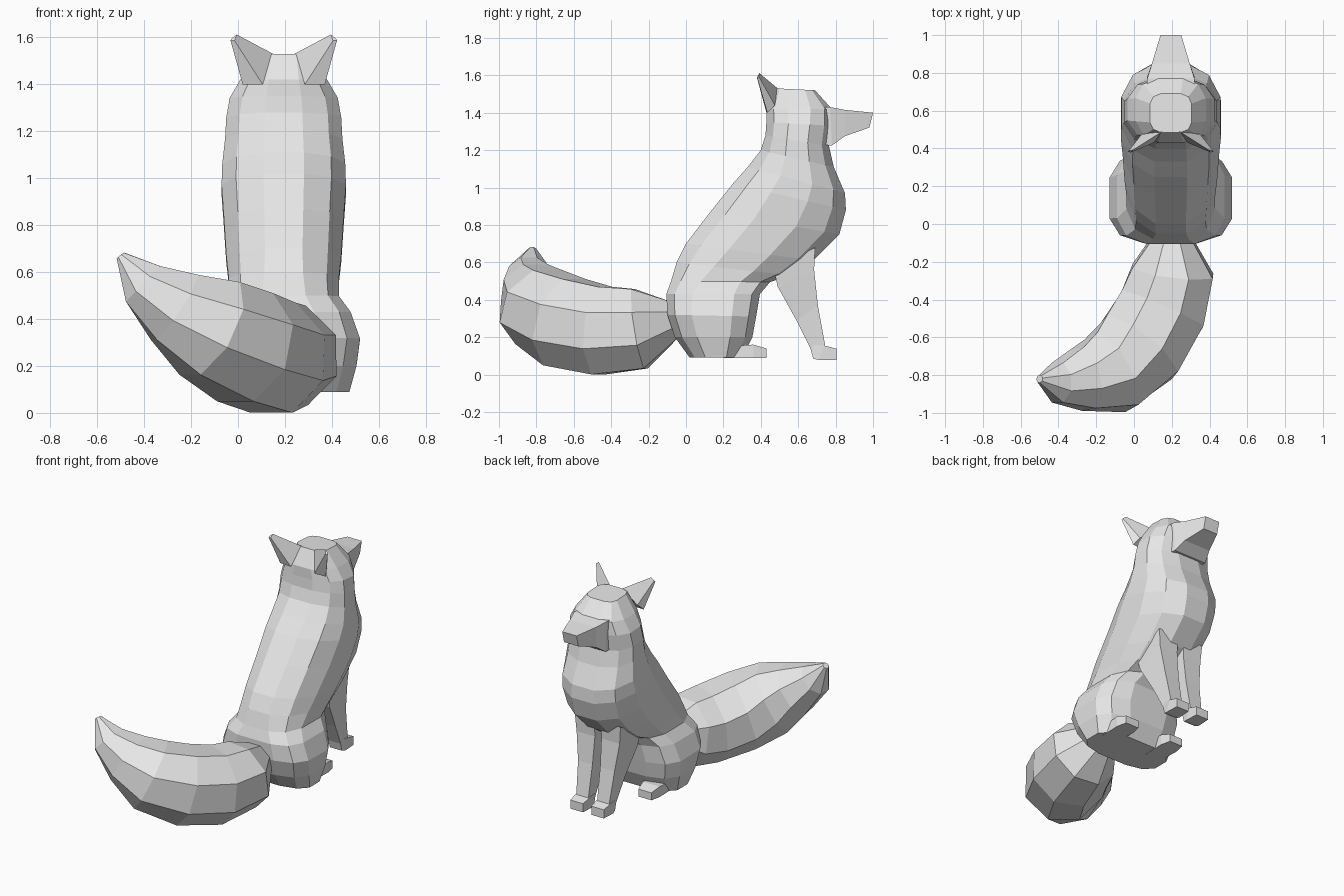
import bpy, bmesh, math
from mathutils import Vector

cube = bpy.data.objects.get("Cube")
if cube:
    bpy.data.objects.remove(cube, do_unlink=True)

MID = 0.195  # x of the animal's own symmetry plane

fur = bpy.data.materials.new("plain_grey")
fur.use_nodes = True
GREY = (0.8, 0.8, 0.8, 1)
fur.diffuse_color = GREY
fur.node_tree.nodes["Principled BSDF"].inputs["Base Color"].default_value = GREY


def loft(name, rings, x=MID, mirror=False):
    """Skin a list of equal-length point rings and cap both ends."""
    bm = bmesh.new()
    loops = [[bm.verts.new(p) for p in ring] for ring in rings]
    for a, b in zip(loops, loops[1:]):
        for i in range(len(a)):
            j = (i + 1) % len(a)
            bm.faces.new((a[i], a[j], b[j], b[i]))
    bm.faces.new(loops[0])
    bm.faces.new(loops[-1])
    bmesh.ops.recalc_face_normals(bm, faces=bm.faces)
    mesh = bpy.data.meshes.new(name)
    bm.to_mesh(mesh)
    bm.free()
    mesh.materials.append(fur)
    obj = bpy.data.objects.new(name, mesh)
    bpy.context.collection.objects.link(obj)
    obj.location.x = x
    if mirror:
        obj.modifiers.new("Mirror", 'MIRROR')
    return obj


def round_ring(centre, u, v, n, power=1.0):
    """Ring with a flat side facing along each axis; power < 1 squares it off."""
    def s(c):
        return math.copysign(abs(c) ** power, c)
    k = s(math.cos(math.pi / n))
    ring = []
    for i in range(n):
        a = (i + 0.5) * math.tau / n
        ring.append(centre + (u * s(math.cos(a)) + v * s(math.sin(a))) / k)
    return ring


def trunk_ring(by, bz, fy, fz, hw, power):
    """Section between a back point and a front point, with a half width."""
    back, front = Vector((0, by, bz)), Vector((0, fy, fz))
    return round_ring((back + front) / 2, Vector((hw, 0, 0)), (front - back) / 2, 12, power)


def box_ring(x, hw, a, b):
    """Rectangle between two (y, z) points, spread sideways about x."""
    return [Vector((x + sx * hw, *p)) for sx, p in ((-1, a), (1, a), (1, b), (-1, b))]


# Haunches, torso, neck and skull in one skin, from the seat upwards
torso = [
    (0.02, 0.09, 0.30, 0.09, 0.28, 0.7),
    (-0.06, 0.20, 0.355, 0.20, 0.31, 0.65),
    (-0.10, 0.32, 0.375, 0.31, 0.325, 0.6),
    (-0.105, 0.43, 0.395, 0.43, 0.285, 0.6),
    (-0.08, 0.50, 0.45, 0.495, 0.235, 0.7),
    (-0.05, 0.60, 0.56, 0.53, 0.235, 0.8),
    (0.00, 0.70, 0.68, 0.61, 0.245, 0.85),
    (0.13, 0.87, 0.82, 0.75, 0.255, 0.85),
    (0.25, 1.02, 0.855, 0.88, 0.265, 0.85),
    (0.33, 1.11, 0.85, 0.97, 0.262, 0.85),
    (0.40, 1.20, 0.79, 1.11, 0.25, 0.85),
    (0.425, 1.28, 0.765, 1.22, 0.245, 0.85),
    (0.43, 1.35, 0.78, 1.33, 0.23, 0.85),
    (0.43, 1.42, 0.78, 1.42, 0.185, 0.8),
    (0.485, 1.53, 0.69, 1.52, 0.11, 0.55),
]
loft("body_and_head", [trunk_ring(*r) for r in torso])

# Snout, growing out of the face below the brow
loft("snout", [
    box_ring(0, 0.13, (0.68, 1.23), (0.71, 1.43)),
    box_ring(0, 0.125, (0.78, 1.225), (0.77, 1.43)),
    box_ring(0, 0.10, (0.85, 1.275), (0.85, 1.415)),
    box_ring(0, 0.055, (0.98, 1.32), (1.0, 1.40)),
])

# Ears: base on the skull, swept out to a small tip
ear_base = [(0.175, 0.435, 1.40), (0.09, 0.43, 1.40), (0.045, 0.49, 1.53), (0.155, 0.475, 1.44)]
tip = Vector((0.215, 0.385, 1.595))
ear_centre = sum((Vector(p) for p in ear_base), Vector()) / 4
loft("ears", [
    [Vector(p) for p in ear_base],
    [tip + (Vector(p) - ear_centre) * 0.2 for p in ear_base],
], mirror=True)

# Front legs with paws, set close together under the chest
loft("front_legs", [
    box_ring(0.10, 0.075, (0.47, 0.56), (0.69, 0.68)),
    box_ring(0.095, 0.07, (0.49, 0.47), (0.685, 0.56)),
    box_ring(0.085, 0.055, (0.59, 0.29), (0.705, 0.37)),
    box_ring(0.08, 0.046, (0.67, 0.13), (0.745, 0.15)),
], mirror=True)
loft("front_paws", [
    box_ring(0.08, 0.046, (0.68, 0.085), (0.66, 0.16)),
    box_ring(0.08, 0.053, (0.71, 0.078), (0.74, 0.155)),
    box_ring(0.08, 0.048, (0.805, 0.078), (0.805, 0.138)),
], mirror=True)

# Hind feet
loft("hind_feet", [
    box_ring(0.18, 0.06, (0.20, 0.088), (0.20, 0.15)),
    box_ring(0.18, 0.065, (0.36, 0.088), (0.36, 0.16)),
    box_ring(0.18, 0.05, (0.43, 0.088), (0.43, 0.14)),
], mirror=True)

# Tail: rings square to a curving path
path = [
    (0.20, -0.05, 0.30, 0.09),
    (0.205, -0.25, 0.245, 0.215),
    (0.15, -0.45, 0.235, 0.235),
    (0.03, -0.65, 0.28, 0.24),
    (-0.12, -0.785, 0.36, 0.22),
    (-0.27, -0.82, 0.45, 0.165),
    (-0.405, -0.84, 0.55, 0.105),
    (-0.50, -0.82, 0.67, 0.02),
]
tail = []
for i, (x, y, z, r) in enumerate(path):
    a = Vector(path[max(i - 1, 0)][:3])
    b = Vector(path[min(i + 1, len(path) - 1)][:3])
    along = (b - a).normalized()
    side = along.cross(Vector((0, 0, 1))).normalized()
    tail.append(round_ring(Vector((x, y, z)), side * r, side.cross(along) * r, 8))
loft("tail", tail, x=0)
